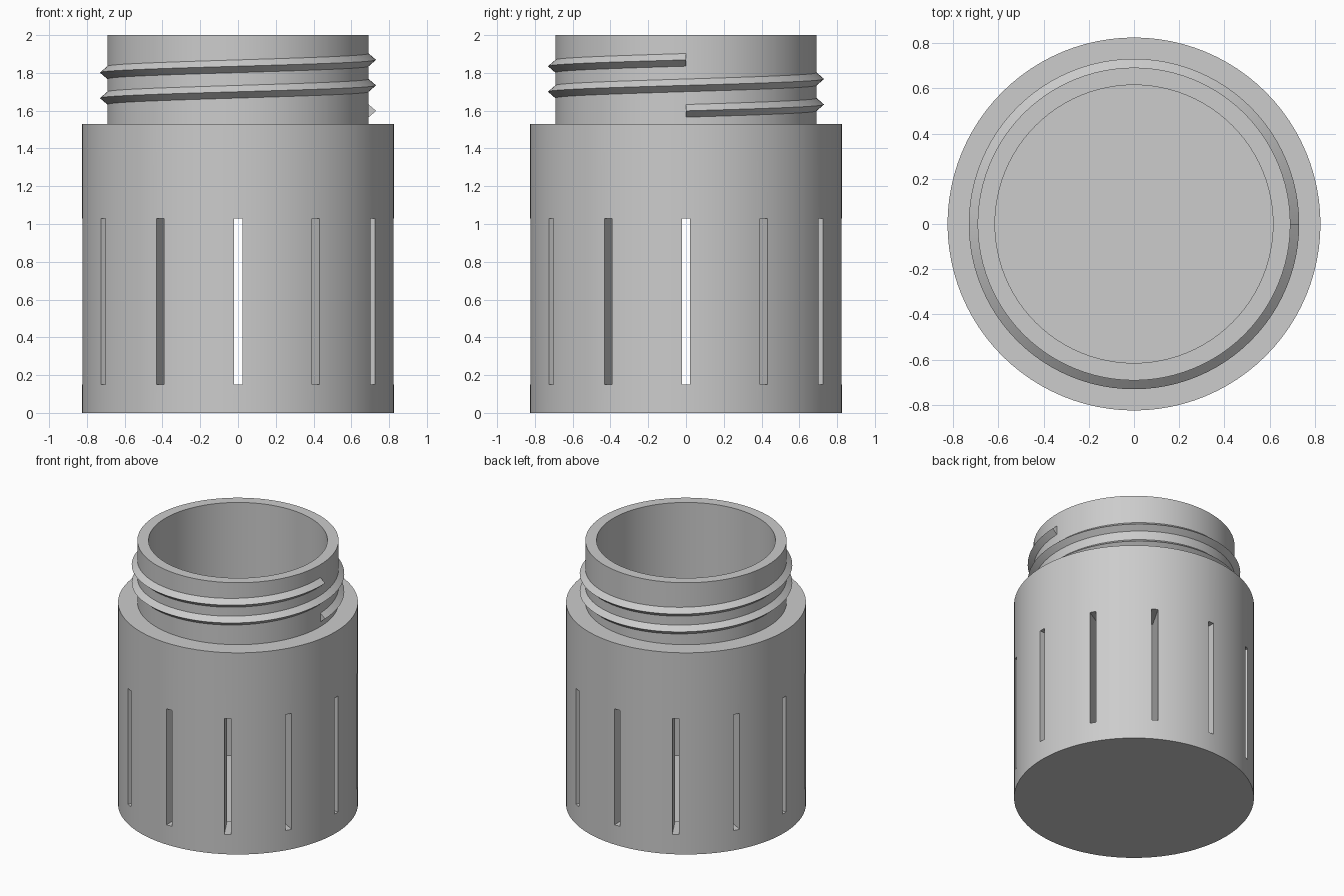
import bpy, bmesh, math
from mathutils import Matrix

if "Cube" in bpy.data.objects:
    bpy.data.objects.remove(bpy.data.objects["Cube"])

SEG = 96
R_BODY, R_NECK, R_BORE = 0.825, 0.692, 0.615
Z_SHOULDER, Z_TOP, Z_FLOOR = 1.53, 2.0, 0.08

grey = bpy.data.materials.new("light grey")
grey.diffuse_color = (0.604, 0.604, 0.604, 1)
grey.use_nodes = True
grey.node_tree.nodes["Principled BSDF"].inputs["Base Color"].default_value = grey.diffuse_color


def make_object(name, bm):
    bmesh.ops.recalc_face_normals(bm, faces=bm.faces)
    mesh = bpy.data.meshes.new(name)
    bm.to_mesh(mesh)
    bm.free()
    ob = bpy.data.objects.new(name, mesh)
    bpy.context.collection.objects.link(ob)
    mesh.materials.append(grey)
    return ob


def activate(ob):
    bpy.ops.object.select_all(action='DESELECT')
    ob.select_set(True)
    bpy.context.view_layer.objects.active = ob


# jar shell: outer wall, shoulder, neck, bore and floor as one turned profile
profile = [(R_BODY, 0), (R_BODY, Z_SHOULDER), (R_NECK, Z_SHOULDER),
           (R_NECK, Z_TOP), (R_BORE, Z_TOP), (R_BORE, Z_FLOOR)]
bm = bmesh.new()
rings = []
for r, z in profile:
    rings.append([bm.verts.new((r * math.cos(2 * math.pi * i / SEG),
                                r * math.sin(2 * math.pi * i / SEG), z))
                  for i in range(SEG)])
for a, b in zip(rings, rings[1:]):
    for i in range(SEG):
        j = (i + 1) % SEG
        bm.faces.new((a[i], a[j], b[j], b[i]))
bm.faces.new(rings[0])
bm.faces.new(rings[-1])
jar = make_object("jar_body", bm)

# twelve vertical slots through the wall
bm = bmesh.new()
for k in range(12):
    m = (Matrix.Rotation(math.radians(30 * k), 4, 'Z')
         @ Matrix.Translation((0.72, 0, 0.59))
         @ Matrix.Diagonal((0.44, 0.045, 0.88, 1)))
    bmesh.ops.create_cube(bm, size=1, matrix=m)
cutter = make_object("slot_cutter", bm)
cutter.hide_render = True
mod = jar.modifiers.new("slots", 'BOOLEAN')
mod.operation = 'DIFFERENCE'
mod.solver = 'EXACT'
mod.object = cutter
activate(jar)
bpy.ops.object.modifier_apply(modifier=mod.name)
bpy.data.objects.remove(cutter)
activate(jar)
bpy.ops.object.shade_smooth_by_angle(angle=math.radians(30))

# screw thread: triangular section swept over two rising turns
TURNS, PITCH, Z_START, HALF = 2, 0.135, 1.599, 0.034
section = [(R_NECK - 0.004, -HALF - 0.003), (0.731, 0), (R_NECK - 0.004, HALF + 0.003)]
bm = bmesh.new()
loops = []
for i in range(TURNS * SEG + 1):
    a = 2 * math.pi * i / SEG
    z0 = Z_START + PITCH * i / SEG
    loops.append([bm.verts.new((r * math.cos(a), r * math.sin(a), z0 + dz))
                  for r, dz in section])
for a, b in zip(loops, loops[1:]):
    for k in range(3):
        n = (k + 1) % 3
        bm.faces.new((a[k], a[n], b[n], b[k]))
bm.faces.new(loops[0])
bm.faces.new(loops[-1])
thread = make_object("screw_thread", bm)
activate(thread)
bpy.ops.object.shade_smooth_by_angle(angle=math.radians(30))
